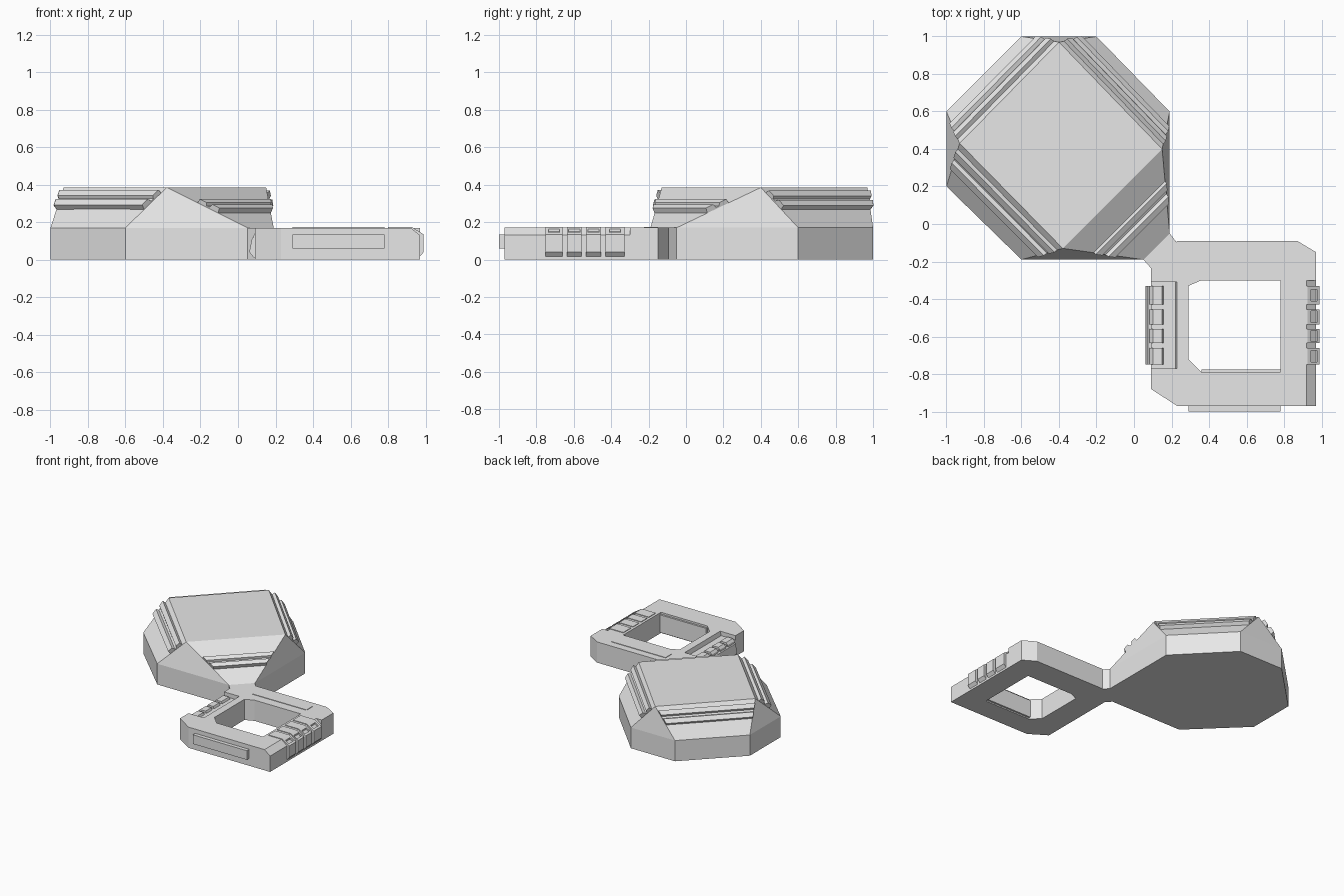
import bpy, bmesh
from mathutils import Vector

if "Cube" in bpy.data.objects:
    bpy.data.objects.remove(bpy.data.objects["Cube"])

grey = bpy.data.materials.new("light_grey")
grey.diffuse_color = (0.8, 0.8, 0.8, 1)
grey.use_nodes = True
grey.node_tree.nodes["Principled BSDF"].inputs["Base Color"].default_value = grey.diffuse_color


def make(name, verts, faces):
    bm = bmesh.new()
    vs = [bm.verts.new(v) for v in verts]
    for f in faces:
        bm.faces.new([vs[i] for i in f])
    bmesh.ops.recalc_face_normals(bm, faces=bm.faces)
    me = bpy.data.meshes.new(name)
    bm.to_mesh(me)
    bm.free()
    me.materials.append(grey)
    ob = bpy.data.objects.new(name, me)
    bpy.context.collection.objects.link(ob)
    return ob


def loft(name, a, b):
    """Closed solid between two matching outlines."""
    n = len(a)
    faces = [list(range(n)), list(range(n, 2 * n))]
    faces += [(i, (i + 1) % n, n + (i + 1) % n, n + i) for i in range(n)]
    return make(name, list(a) + list(b), faces)


def prism(name, outline, z0, z1):
    return loft(name, [(x, y, z0) for x, y in outline], [(x, y, z1) for x, y in outline])


def profile_y(name, profile, y0, y1):
    """Extrude an x-z profile along y."""
    return loft(name, [(x, y0, z) for x, z in profile], [(x, y1, z) for x, z in profile])


def box(name, x0, x1, y0, y1, z0, z1):
    return prism(name, [(x0, y0), (x1, y0), (x1, y1), (x0, y1)], z0, z1)


def cut(target, cutter):
    m = target.modifiers.new("cut", 'BOOLEAN')
    m.operation, m.solver, m.object = 'DIFFERENCE', 'EXACT', cutter
    bpy.context.view_layer.objects.active = target
    bpy.ops.object.modifier_apply(modifier=m.name)
    bpy.data.objects.remove(cutter)


# Faceted octagonal body with a diamond-shaped top
H = 0.17
octagon = [(-.6, -.19), (.05, -.19), (.19, -.05), (.19, .6), (-.2, 1), (-.6, 1), (-1, .6), (-1, .2)]
diamond = [(-.38, -.13), (.15, .40), (-.40, .97), (-.93, .43)]
low = [Vector((x, y, 0)) for x, y in octagon]
mid = [Vector((x, y, H)) for x, y in octagon]
top = [Vector((x, y, .385)) for x, y in diamond]
faces = [list(range(8)), [16, 17, 18, 19]]
faces += [(i, (i + 1) % 8, 8 + (i + 1) % 8, 8 + i) for i in range(8)]
for i in range(4):
    faces += [(8 + 2 * i, 9 + 2 * i, 16 + i),
              (9 + 2 * i, 8 + (2 * i + 2) % 8, 16 + (i + 1) % 4, 16 + i)]
make("body", low + mid + top, faces)

# Double-ridged trim bar across each sloping diagonal face
ridges = [(0, -.01), (.03, .025), (.35, .025), (.42, .008), (.55, .008), (.62, .03), (.95, .03), (1, -.01)]
for i, (f0, f1) in enumerate([(.38, .64), (.13, .55), (.13, .55), (.13, .55)]):
    tl, tr = top[i], top[(i + 1) % 4]
    bl, br = mid[2 * i + 1], mid[(2 * i + 2) % 8]
    n = (tr - tl).cross(bl - tl).normalized()
    n = n if n.z > 0 else -n
    ends = [[t.lerp(b, f0 + (f1 - f0) * f) + n * h for f, h in ridges] for t, b in ((tl, bl), (tr, br))]
    loft("trim_bar", *ends)

# Neck joining body and ring
prism("neck", [(.04, -.18), (.05, -.19), (.09, -.235), (.13, -.23), (.23, -.13),
               (.225, -.095), (.19, -.05), (.18, -.04)], 0, H)

# Square ring with cut corners
ring = prism("ring", [(.09, -.23), (.23, -.09), (.87, -.09), (.97, -.15), (.97, -.97),
                      (.23, -.97), (.09, -.88)], 0, H)
cut(ring, prism("hole", [(.29, -.33), (.36, -.30), (.78, -.30), (.78, -.79), (.36, -.79), (.29, -.72)], -.1, .3))
cut(ring, profile_y("edge_bevel", [(.92, .17), (.97, .13), (1.1, .13), (1.1, .3), (.92, .3)], -1.1, -.30))
cut(ring, profile_y("grip_recess", [(0, .135), (.22, .135), (.23, .175), (0, .175)], -.77, -.31))

# Raised panels on the ring
box("front_panel", .29, .78, -1, -.96, .06, .135)
box("top_panel", .29, .78, -.225, -.15, .16, .174)
box("inner_lip", .36, .78, -.80, -.775, .01, .155)

# Grip ribs on both sides
profile_y("left_grip_base", [(.10, .01), (.085, .01), (.06, .04), (.075, .115), (.10, .13)], -.75, -.33)
for y0, y1 in [(-.75, -.66), (-.635, -.56), (-.535, -.455), (-.43, -.33)]:
    profile_y("left_rib", [(.08, .10), (.085, .135), (.10, .152), (.15, .152), (.16, .13)], y0, y1)
    rib = profile_y("right_rib", [(.80, .16), (.80, .175), (.925, .175), (.99, .135), (.99, .04),
                                  (.965, .01), (.92, .01)], y0, y1)
    m = (y0 + y1) / 2
    cut(rib, box("notch", .945, .975, m - .03, m + .03, .13, .25))
